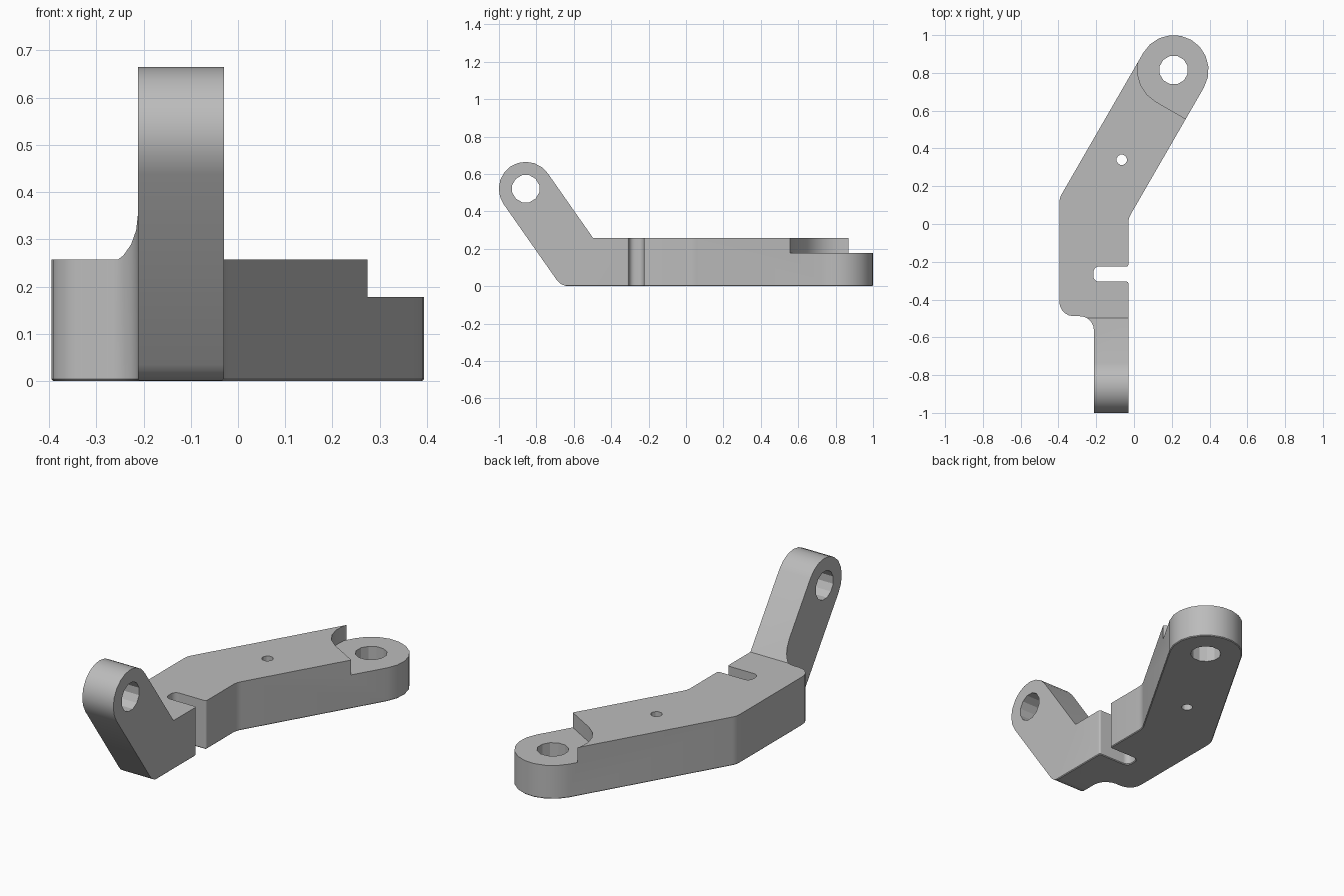
import bpy, bmesh
from math import sin, cos, tan, radians, pi
from mathutils import Vector, Matrix

cube = bpy.data.objects.get("Cube")
if cube:
    bpy.data.objects.remove(cube, do_unlink=True)

grey = bpy.data.materials.new("plain grey")
grey.use_nodes = True
grey.diffuse_color = (0.5, 0.5, 0.5, 1)
grey.node_tree.nodes["Principled BSDF"].inputs["Base Color"].default_value = (0.5, 0.5, 0.5, 1)


def arc(centre, r, start, end, n):
    """Points along an arc, angles in degrees."""
    return [(centre[0] + r * cos(radians(start + (end - start) * i / n)),
             centre[1] + r * sin(radians(start + (end - start) * i / n))) for i in range(n + 1)]


def circle(centre, r, n):
    return arc(centre, r, 180 / n, 180 / n + 360, n)[:-1]


def fillet(before, corner, after, r, n=5):
    """Round one corner with a true arc of radius r."""
    c = Vector(corner)
    u, v = (Vector(before) - c).normalized(), (Vector(after) - c).normalized()
    half = u.angle(v) / 2
    mid = c + (u + v).normalized() * r / sin(half)
    a, b = c + u * r / tan(half) - mid, c + v * r / tan(half) - mid
    sweep = a.angle_signed(b)
    return [tuple(mid + Matrix.Rotation(-sweep * i / n, 2) @ a) for i in range(n + 1)]


def outline(corners):
    """Closed outline from (point, radius) corners; radius 0 stays sharp."""
    pts, count = [], len(corners)
    for i, (p, r) in enumerate(corners):
        if r:
            pts += fillet(corners[i - 1][0], p, corners[(i + 1) % count][0], r)
        else:
            pts.append(p)
    return pts


def prism(name, pts, low, high, along_x=False, edge=0):
    """Extrude an outline along z, or a (y, z) outline along x."""
    bm = bmesh.new()
    verts = [bm.verts.new((low, *p) if along_x else (*p, low)) for p in pts]
    base = bm.faces.new(verts)
    top = bmesh.ops.extrude_face_region(bm, geom=[base])["geom"]
    shift = Vector((high - low, 0, 0)) if along_x else Vector((0, 0, high - low))
    bmesh.ops.translate(bm, vec=shift, verts=[g for g in top if isinstance(g, bmesh.types.BMVert)])
    if edge:
        rim = [e for e in bm.edges if all(abs(v.co.z - low) < 1e-5 for v in e.verts)]
        bmesh.ops.bevel(bm, geom=rim, offset=edge, segments=1, affect='EDGES')
    bmesh.ops.recalc_face_normals(bm, faces=bm.faces)
    mesh = bpy.data.meshes.new(name)
    bm.to_mesh(mesh)
    bm.free()
    mesh.materials.append(grey)
    obj = bpy.data.objects.new(name, mesh)
    bpy.context.collection.objects.link(obj)
    return obj


# Plan outline: angled arm with round end, straight body, narrow tongue, slot
eye, eye_r = (0.21, 0.815), 0.185
end = arc(eye, eye_r, -30, 150, 10)
left, right, inner, slot = -0.395, -0.03, -0.212, -0.215
slope = tan(radians(60))
corners = [(p, 0) for p in end] + [
    ((left, end[-1][1] - slope * (end[-1][0] - left)), 0.1),
    ((left, -0.488), 0.075),
    ((inner, -0.488), 0.075),
    ((inner, -1.1), 0),
    ((right, -1.1), 0),
    ((right, -0.305), 0.01),
    ((slot, -0.305), 0.03),
    ((slot, -0.225), 0.03),
    ((right, -0.225), 0.01),
    ((right, end[0][1] - slope * (end[0][0] - right)), 0.1),
]
bracket = prism("bracket", outline(corners), 0, 0.8, edge=0.004)

# Side outline: flat bar with a raised, round-ended lever at the front
pivot, pivot_r, thick = (-0.857, 0.521), 0.144, 0.257
lever = arc(pivot, pivot_r, 35, 215, 10)
fall = tan(radians(55))
side = [(p, 0) for p in lever] + [
    ((lever[-1][0] + lever[-1][1] / fall, 0), 0.08),
    ((1.1, 0), 0), ((1.1, thick), 0),
    ((lever[0][0] + (lever[0][1] - thick) / fall, thick), 0),
]
side_shape = prism("side_shape", outline(side), -1, 1, along_x=True)

# Seat cut around the end eye: rounded on one side, straight on the other
seat_r = 0.192
u, v = Vector((cos(pi / 3), sin(pi / 3))), Vector((sin(pi / 3), -cos(pi / 3)))
c = Vector(eye)
seat_pts = arc(eye, seat_r, 240, 150, 5) + [
    tuple(c - v * seat_r + u * 0.5), tuple(c + v * 0.5 + u * 0.5), tuple(c + v * 0.5 - u * seat_r)]
seat_cut = prism("seat_cut", seat_pts, 0.178, 0.9)

# Holes
cutters = [
    seat_cut,
    prism("eye_hole", circle(eye, 0.077, 12), -0.2, 0.9),
    prism("pin_hole", circle((-0.065, 0.34), 0.028, 12), -0.2, 0.9),
    prism("lever_hole", circle(pivot, 0.075, 12), -1, 1, along_x=True),
]
for obj in [side_shape] + cutters:
    mod = bracket.modifiers.new(obj.name, 'BOOLEAN')
    mod.operation = 'INTERSECT' if obj == side_shape else 'DIFFERENCE'
    mod.solver = 'EXACT'
    mod.object = obj

# Bake the cuts, then drop the helpers
bpy.context.view_layer.update()
final = bpy.data.meshes.new_from_object(bracket.evaluated_get(bpy.context.evaluated_depsgraph_get()))
bracket.modifiers.clear()
bracket.data = final
final.materials.clear()
final.materials.append(grey)
for poly in final.polygons:
    poly.material_index = 0
for obj in [side_shape] + cutters:
    bpy.data.objects.remove(obj, do_unlink=True)

bpy.ops.object.select_all(action='DESELECT')
bracket.select_set(True)
bpy.context.view_layer.objects.active = bracket
bpy.ops.object.shade_smooth_by_angle(angle=radians(28))
